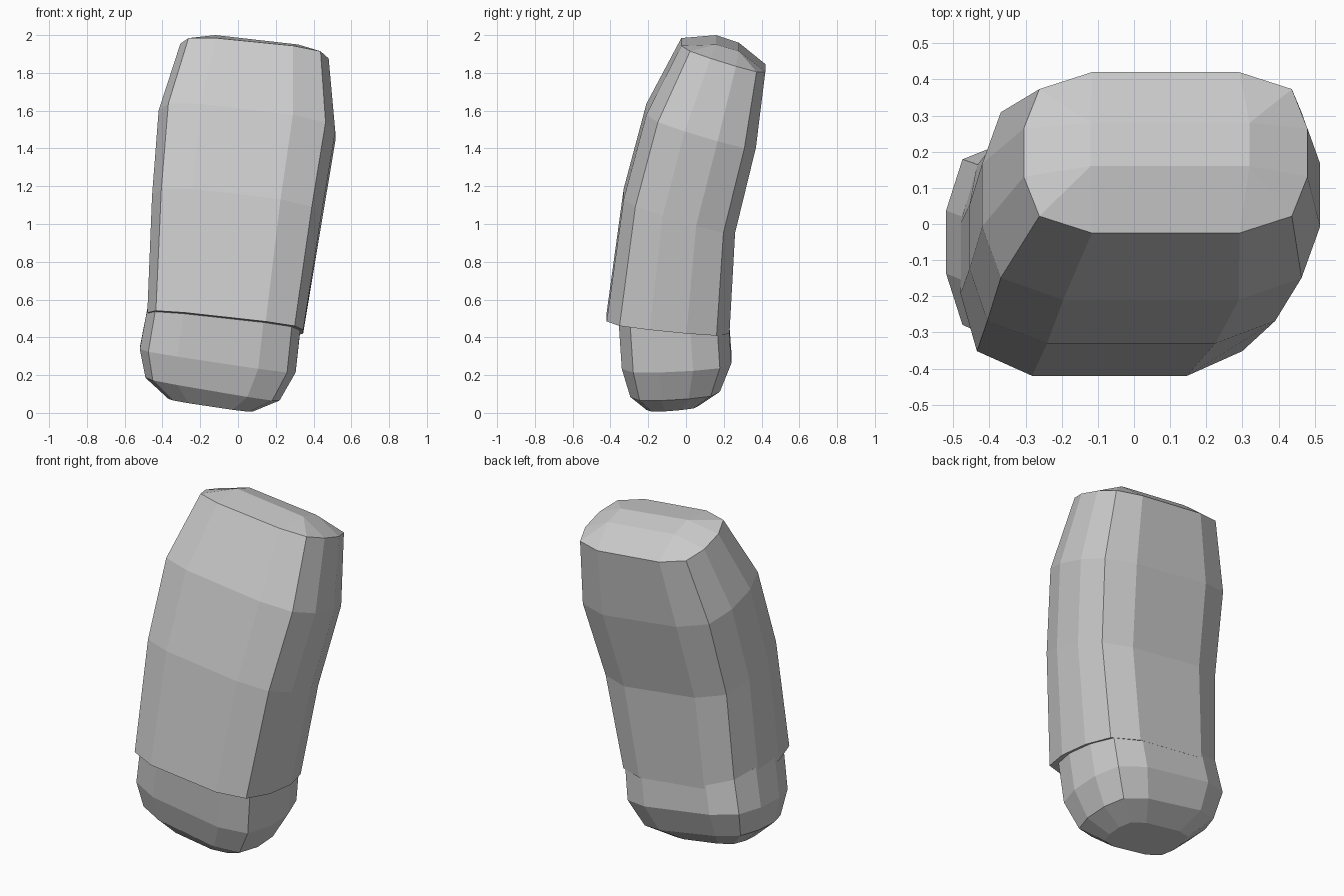
import bpy, bmesh

if "Cube" in bpy.data.objects:
    bpy.data.objects.remove(bpy.data.objects["Cube"])

# One quadrant of the rounded-rectangle section (12 sides in total)
Q = [(1, .3), (.89, .79), (.52, 1)]
SECTION = (Q + [(-x, y) for x, y in reversed(Q)]
           + [(-x, -y) for x, y in Q] + [(x, -y) for x, y in reversed(Q)])


def ring(bm, x0, x1, y0, y1, z, sx, sy):
    """Section fitted to the x/y extents, on a plane tilted by sx, sy."""
    cx, cy, a, b = (x0 + x1) / 2, (y0 + y1) / 2, (x1 - x0) / 2, (y1 - y0) / 2
    return [bm.verts.new((cx + a * u, cy + b * v, z + sx * a * u + sy * b * v))
            for u, v in SECTION]


def loft(bm, rings):
    loops = [ring(bm, *r) for r in rings]
    for lo, hi in zip(loops, loops[1:]):
        for i in range(12):
            j = (i + 1) % 12
            bm.faces.new((lo[i], lo[j], hi[j], hi[i]))
    return loops


def finish(bm, name):
    bmesh.ops.recalc_face_normals(bm, faces=bm.faces)
    me = bpy.data.meshes.new(name)
    bm.to_mesh(me)
    bm.free()
    ob = bpy.data.objects.new(name, me)
    bpy.context.collection.objects.link(ob)


# Sleeve: bent, leaning tube with a raised shoulder cap
bm = bmesh.new()
loops = loft(bm, [
    (-.48, .345, -.42, .23, .475, -.11, -.10),
    (-.455, .44, -.33, .26, 1.07, -.12, -.30),
    (-.42, .515, -.21, .37, 1.52, -.12, -.30),
    (-.305, .48, -.025, .42, 1.895, -.10, -.31)])
bm.faces.new(loops[0])
top = loops[-1]
crown = [bm.verts.new(p) for p in ((.32, .28, 1.915), (-.12, .28, 1.96),
                                   (-.12, .16, 2.0), (.32, .16, 1.95))]
for k in range(4):
    c, i = crown[k], 3 * k
    for n in (0, 1):
        bm.faces.new((top[i + n], top[i + n + 1], c))
    bm.faces.new((top[i + 2], top[(i + 3) % 12], crown[(k + 1) % 4], c))
bm.faces.new(crown)
finish(bm, "sleeve")

# Hand stump: rounded block below the hem
bm = bmesh.new()
loops = loft(bm, [
    (-.37, .08, -.21, .07, .045, -.15, .08),
    (-.49, .22, -.295, .18, .13, -.17, .06),
    (-.52, .305, -.34, .24, .28, -.15, .05),
    (-.475, .335, -.36, .225, .53, -.10, -.08)])
bm.faces.new(loops[0])
bm.faces.new(loops[-1])
finish(bm, "hand")
